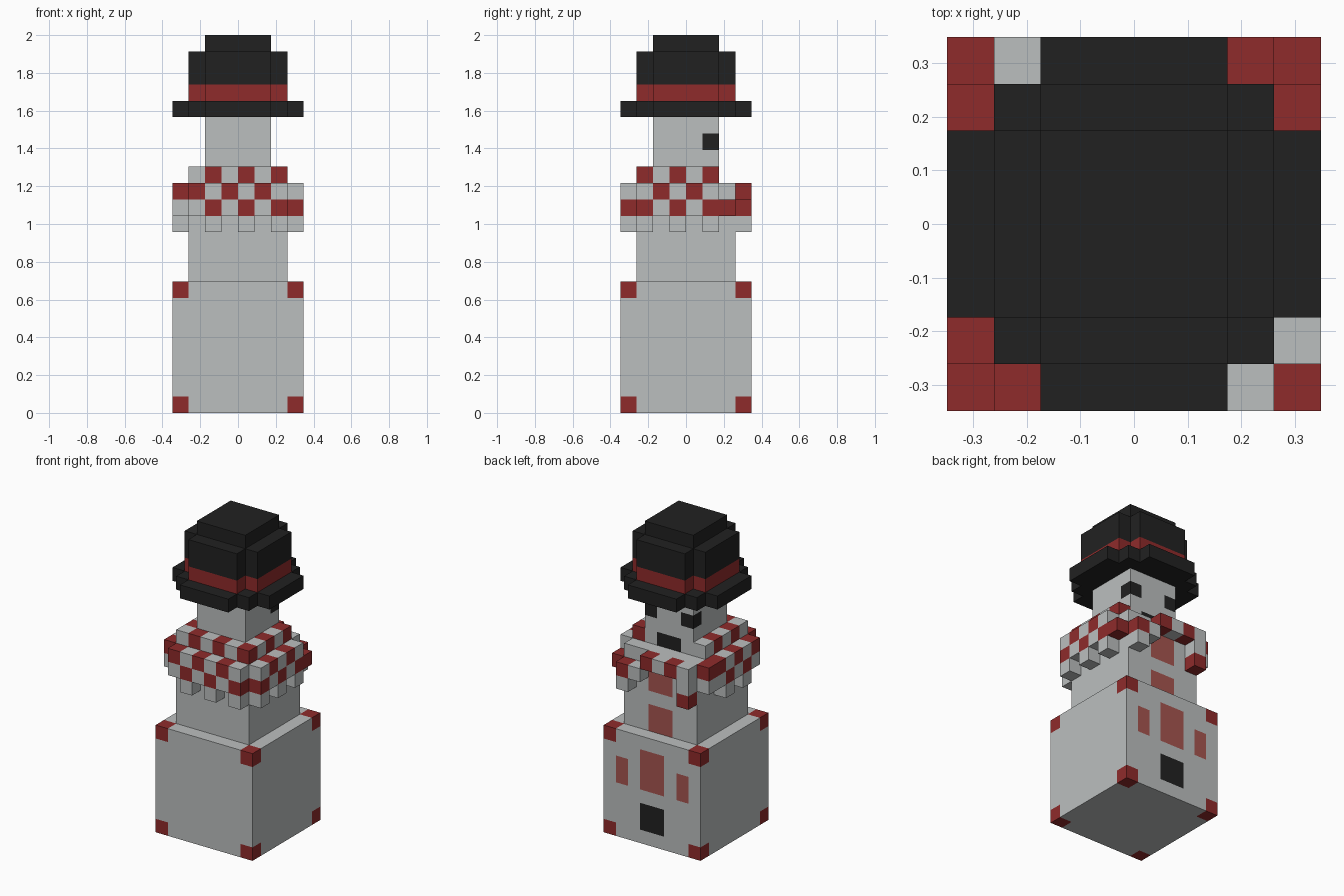
import bpy
import bmesh
from mathutils import Vector

old = bpy.data.objects.get("Cube")
if old:
    bpy.data.objects.remove(old, do_unlink=True)

U = 2 / 23  # edge of one block


def material(name, rgb):
    m = bpy.data.materials.new(name)
    m.use_nodes = True
    m.diffuse_color = (*rgb, 1)
    bsdf = next(n for n in m.node_tree.nodes if n.type == 'BSDF_PRINCIPLED')
    bsdf.inputs["Base Color"].default_value = (*rgb, 1)
    bsdf.inputs["Roughness"].default_value = 0.9
    return m


WHITE, RED, DARK, FADED = range(4)
MATERIALS = [
    material("snow_white", (0.50, 0.52, 0.52)),
    material("scarf_red", (0.275, 0.024, 0.024)),
    material("coal_black", (0.0155, 0.0155, 0.0155)),
    material("faded_red", (0.38, 0.09, 0.08)),
]
AXES = [Vector(v) for v in ((1, 0, 0), (0, 1, 0), (0, 0, 1))]


def build(name, cells):
    """Make the outer skin of a {(i, j, k): colour} block set."""
    bm = bmesh.new()
    for cell, colour in cells.items():
        centre = Vector(cell) + Vector((0.5, 0.5, 0.5))
        for a in range(3):
            for sign in (-1, 1):
                n = AXES[a] * sign
                if tuple(int(c) for c in Vector(cell) + n) in cells:
                    continue
                u = AXES[(a + 1) % 3] / 2
                v = AXES[(a + 2) % 3] / 2 * sign
                mid = centre + n / 2
                corners = (mid - u - v, mid + u - v, mid + u + v, mid - u + v)
                f = bm.faces.new([bm.verts.new(p * U) for p in corners])
                f.material_index = colour
    bmesh.ops.remove_doubles(bm, verts=bm.verts, dist=U / 100)
    bmesh.ops.dissolve_limit(bm, angle_limit=0.01, verts=bm.verts,
                             edges=bm.edges, delimit={'MATERIAL', 'NORMAL'})
    me = bpy.data.meshes.new(name)
    bm.to_mesh(me)
    bm.free()
    for m in MATERIALS:
        me.materials.append(m)
    ob = bpy.data.objects.new(name, me)
    bpy.context.collection.objects.link(ob)
    return ob


def block(hx, hy, z0, z1, rule=lambda i, j, k: WHITE):
    """Centred box of blocks, coloured by a rule."""
    return {(i, j, k): rule(i, j, k) for i in range(-hx, hx)
            for j in range(-hy, hy) for k in range(z0, z1)}


# Base: red corners, two pockets, a wide panel and a dark patch
def base_rule(i, j, k):
    if i in (-4, 3) and j in (-4, 3) and k in (0, 7):
        return RED
    if j == 3:
        if i in (-1, 0) and 1 <= k < 3:
            return DARK
        if (i in (-1, 0) and 4 <= k < 7) or (i in (-3, 2) and 4 <= k < 6):
            return FADED
    return WHITE


build("base", block(4, 4, 0, 8, base_rule))


# Torso with two buttons
def torso_rule(i, j, k):
    return FADED if j == 2 and i in (-1, 0) and k in (8, 9, 11, 12) else WHITE


build("torso", block(3, 3, 8, 14, torso_rule))


# Head with corner eyes and mouth
def head_rule(i, j, k):
    eye = k == 16 and i in (-2, 1)
    mouth = k == 14 and i in (-1, 0)
    return DARK if j == 1 and (eye or mouth) else WHITE


build("head", block(2, 2, 14, 18, head_rule))

# Hat: stepped brim, banded crown, cap
brim = {}
for hx, hy in ((4, 2), (3, 3), (2, 4)):
    brim.update(block(hx, hy, 18, 19, lambda i, j, k: DARK))
build("hat_brim", brim)
crown = {}
for hx, hy in ((3, 2), (2, 3)):
    crown.update(block(hx, hy, 19, 22, lambda i, j, k: RED if k == 19 else DARK))
crown.update(block(2, 2, 22, 23, lambda i, j, k: DARK))
build("hat_crown", crown)

# Scarf: chequered rings, open on the face side
scarf = {}
for i in range(-3, 3):
    for j in range(-3, 2):
        if i in (-3, 2) or j == -3:
            scarf[i, j, 14] = RED if (i + j) % 2 else WHITE
for k in (12, 13):
    for t in range(-3, 3):
        for i, j in ((t, -4), (-4, t), (3, t)):
            scarf[i, j, k] = RED if (i + j + k) % 2 == 0 else WHITE

# Scarf crossing and hanging tail
for i in range(-3, 1):
    scarf[i, 3, 13] = WHITE if i % 2 else RED
del scarf[3, 2, 13]
scarf.update({
    (3, 2, 12): RED, (2, 3, 12): RED, (1, 3, 12): WHITE,
    (-4, 2, 13): RED, (-4, 2, 12): WHITE,
    (-3, 3, 12): WHITE, (-3, 3, 11): RED,
})
build("scarf", scarf)

# Fringe below the scarf
fringe = {(2, 3, 11): WHITE}
for t in (-2, 0, 2):
    fringe[t, -4, 11] = WHITE
    fringe[3, t - 1, 11] = WHITE
for t in (-2, 0):
    fringe[-4, t, 11] = WHITE
build("scarf_fringe", fringe)
